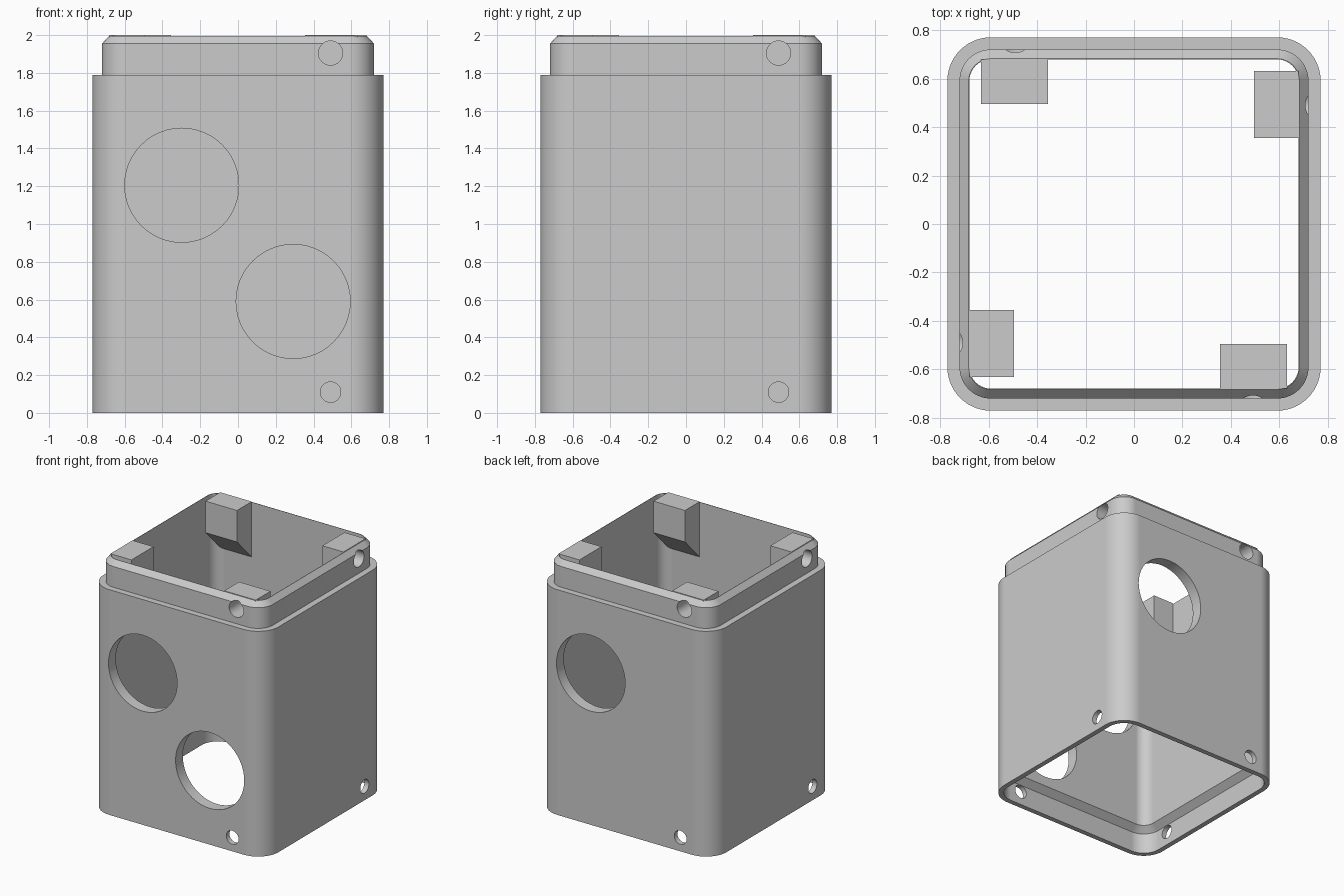
import bpy, bmesh, math
from mathutils import Matrix, Vector

cube = bpy.data.objects.get("Cube")
if cube:
    bpy.data.objects.remove(cube, do_unlink=True)

grey = bpy.data.materials.new("plain_grey")
grey.use_nodes = True
GREY = (0.6, 0.6, 0.6, 1)
grey.diffuse_color = GREY
grey.node_tree.nodes["Principled BSDF"].inputs["Base Color"].default_value = GREY

CORNER = 0.59      # centre of every corner arc
SEGMENTS = 14      # facets per corner


def make_object(name, bm):
    bmesh.ops.recalc_face_normals(bm, faces=bm.faces)
    mesh = bpy.data.meshes.new(name)
    bm.to_mesh(mesh)
    bm.free()
    mesh.materials.append(grey)
    obj = bpy.data.objects.new(name, mesh)
    bpy.context.collection.objects.link(obj)
    return obj


def activate(obj):
    bpy.ops.object.select_all(action="DESELECT")
    obj.select_set(True)
    bpy.context.view_layer.objects.active = obj


def rounded_loop(bm, half, z):
    """Ring of vertices round a square with rounded corners."""
    ring = []
    for k in range(4):
        turn = Matrix.Rotation(k * math.pi / 2, 3, "Z")
        for i in range(SEGMENTS + 1):
            a = i / SEGMENTS * math.pi / 2
            r = half - CORNER
            p = Vector((CORNER + r * math.cos(a), CORNER + r * math.sin(a), z))
            ring.append(bm.verts.new(turn @ p))
    return ring


def cylinder(name, x, z, radius, y0, y1, angle):
    """Cutter along y, turned about the z axis to the wanted side."""
    bm = bmesh.new()
    place = (Matrix.Rotation(angle, 4, "Z")
             @ Matrix.Translation((x, (y0 + y1) / 2, z))
             @ Matrix.Rotation(math.pi / 2, 4, "X"))
    bmesh.ops.create_cone(bm, cap_ends=True, segments=48, radius1=radius,
                          radius2=radius, depth=abs(y1 - y0), matrix=place)
    obj = make_object(name, bm)
    obj.hide_render = True
    return obj


def cut(obj, cutters):
    activate(obj)
    for c in cutters:
        mod = obj.modifiers.new("hole", "BOOLEAN")
        mod.operation = "DIFFERENCE"
        mod.solver = "EXACT"
        mod.object = c
        bpy.ops.object.modifier_apply(modifier=mod.name)


def finish(obj):
    activate(obj)
    bpy.ops.object.shade_smooth_by_angle(angle=math.radians(30))
    mod = obj.modifiers.new("even_normals", "WEIGHTED_NORMAL")
    mod.keep_sharp = True


# Housing wall: outer side, stepped lip, plain inside and socket at the foot
profile = [(0.77, 0), (0.77, 1.79), (0.72, 1.79), (0.72, 1.955),
           (0.682, 1.996), (0.679, 1.996), (0.679, 0.21),
           (0.73, 0.165), (0.73, 0)]
bm = bmesh.new()
rings = [rounded_loop(bm, h, z) for h, z in profile]
for a, b in zip(rings, rings[1:] + rings[:1]):
    n = len(a)
    for i in range(n):
        j = (i + 1) % n
        bm.faces.new((a[i], a[j], b[j], b[i]))
housing = make_object("housing", bm)

# Screw tabs: one block per side with a sloped underside and a blind hole
cutters = []
for k, side in enumerate(("front", "right", "back", "left")):
    angle = k * math.pi / 2
    turn = Matrix.Rotation(angle, 3, "Z")
    outline = [(-0.679, 2), (-0.494, 2), (-0.494, 1.75), (-0.679, 1.56)]
    bm = bmesh.new()
    ends = [[bm.verts.new(turn @ Vector((x, y, z))) for y, z in outline]
            for x in (0.355, 0.632)]
    for end in ends:
        bm.faces.new(end)
    for i in range(4):
        j = (i + 1) % 4
        bm.faces.new((ends[0][i], ends[0][j], ends[1][j], ends[1][i]))
    tab = make_object(side + "_screw_tab", bm)
    screw = cylinder("screw_cutter", 0.49, 1.905, 0.064, -0.9, -0.53, angle)
    cut(tab, [screw])
    finish(tab)
    foot = cylinder("foot_cutter", 0.49, 0.11, 0.054, -0.9, -0.6, angle)
    cutters += [screw, foot]

# Large round openings: two in the front, one in the back
for x, z, angle in ((-0.298, 1.205, 0), (0.292, 0.59, 0), (-0.298, 1.205, math.pi)):
    cutters.append(cylinder("port_cutter", x, z, 0.302, -0.9, -0.6, angle))

cut(housing, cutters)
finish(housing)
for c in cutters:
    bpy.data.objects.remove(c, do_unlink=True)
